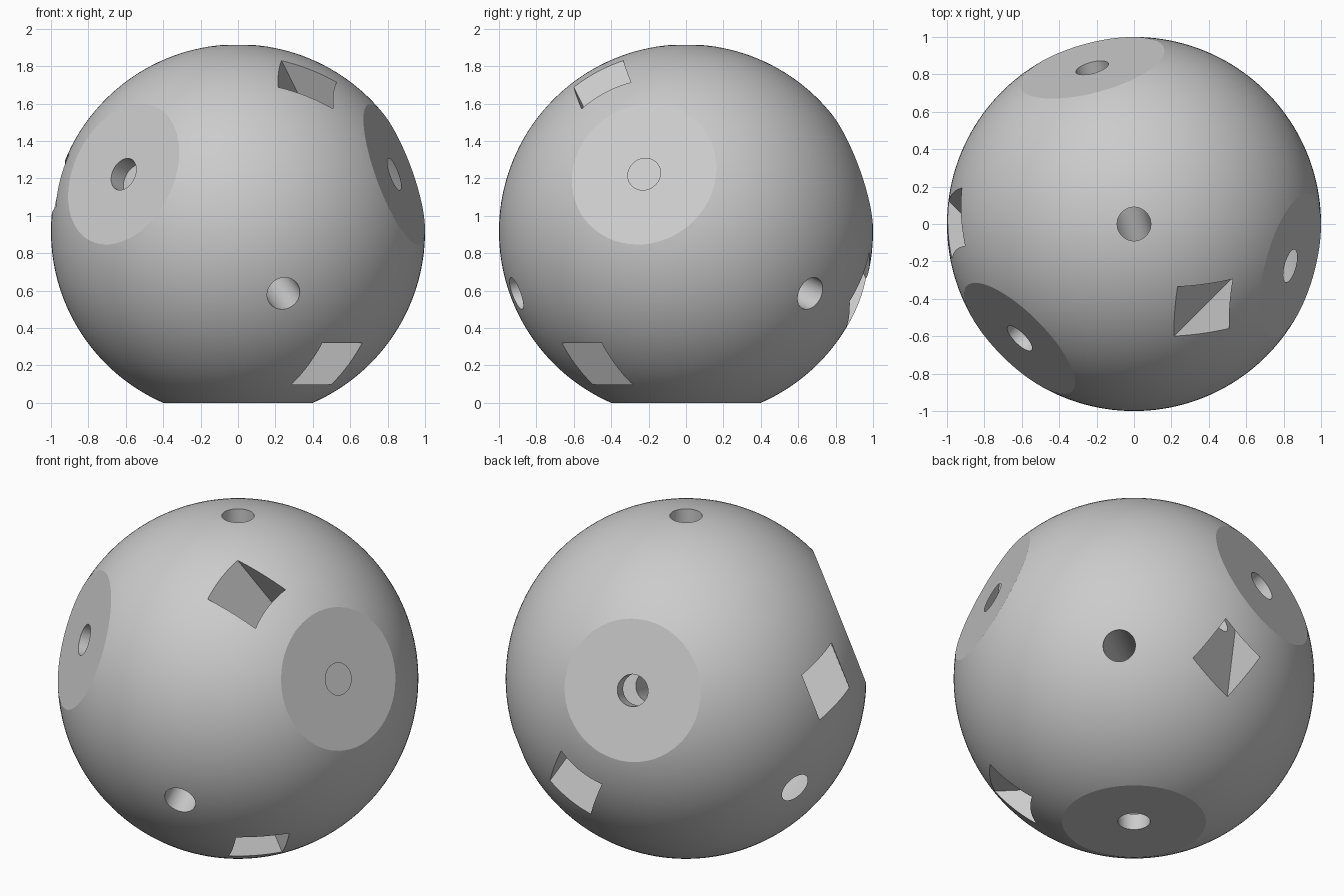
import bpy, bmesh, math
from mathutils import Vector, Matrix

if "Cube" in bpy.data.objects:
    bpy.data.objects.remove(bpy.data.objects["Cube"])

FLAT = 0.917      # distance from ball centre to each flat
CENTRE = Vector((0, 0, FLAT))
HOLE_R = 0.09

grey = bpy.data.materials.new("plain_grey")
grey.diffuse_color = (0.6, 0.6, 0.6, 1)
grey.use_nodes = True
grey.node_tree.nodes["Principled BSDF"].inputs["Base Color"].default_value = grey.diffuse_color


def tetra_axis(azimuth):
    a = math.radians(azimuth)
    h = math.sqrt(8) / 3
    return Vector((h * math.cos(a), h * math.sin(a), 1 / 3))


# Four flat directions, each with the direction its side slot opens towards
faces = [
    (Vector((0, 0, -1)), Vector((1, -1, 0))),
    (tetra_axis(225), Vector((-1, 1, 0))),
    (tetra_axis(345), Vector((-1, -1, 2))),
    (tetra_axis(105), Vector((1, 1, -2))),
]


def make_object(name, bm):
    mesh = bpy.data.meshes.new(name)
    bm.to_mesh(mesh)
    bm.free()
    obj = bpy.data.objects.new(name, mesh)
    bpy.context.collection.objects.link(obj)
    obj.data.materials.append(grey)
    return obj


def cut(target, cutter):
    mod = target.modifiers.new("cut", 'BOOLEAN')
    mod.operation = 'DIFFERENCE'
    mod.solver = 'EXACT'
    mod.object = cutter
    bpy.context.view_layer.objects.active = target
    bpy.ops.object.modifier_apply(modifier=mod.name)
    bpy.data.objects.remove(cutter)


# Ball with four flats sliced off
bm = bmesh.new()
bmesh.ops.create_uvsphere(bm, u_segments=160, v_segments=80, radius=1)
for axis, _ in faces:
    geom = bm.verts[:] + bm.edges[:] + bm.faces[:]
    res = bmesh.ops.bisect_plane(bm, geom=geom, plane_co=axis * FLAT, plane_no=axis, clear_outer=True)
    rim = [e for e in res["geom_cut"] if isinstance(e, bmesh.types.BMEdge)]
    bmesh.ops.contextual_create(bm, geom=rim)
bmesh.ops.recalc_face_normals(bm, faces=bm.faces[:])
bmesh.ops.translate(bm, verts=bm.verts[:], vec=CENTRE)
ball = make_object("ball", bm)

for axis, slot in faces:
    # Round bore through the whole ball
    turn = axis.to_track_quat('Z', 'Y').to_matrix().to_4x4()
    bm = bmesh.new()
    bmesh.ops.create_cone(bm, cap_ends=True, segments=64, radius1=HOLE_R, radius2=HOLE_R,
                          depth=2.4, matrix=Matrix.Translation(CENTRE) @ turn)
    cut(ball, make_object("bore_cutter", bm))

for axis, slot in faces:
    # Rectangular slot running sideways into the bore, just below the flat
    s = slot.normalized()
    w = axis.cross(s)
    frame = Matrix((s, w, axis)).transposed().to_4x4()
    place = (Matrix.Translation(CENTRE) @ frame @ Matrix.Translation((0.525, 0, 0.708))
             @ Matrix.Diagonal((1.35, 0.30, 0.22, 1)))
    bm = bmesh.new()
    bmesh.ops.create_cube(bm, size=1, matrix=place)
    cut(ball, make_object("slot_cutter", bm))

bpy.ops.object.select_all(action='DESELECT')
ball.select_set(True)
bpy.context.view_layer.objects.active = ball
bpy.ops.object.shade_smooth_by_angle(angle=math.radians(12))
